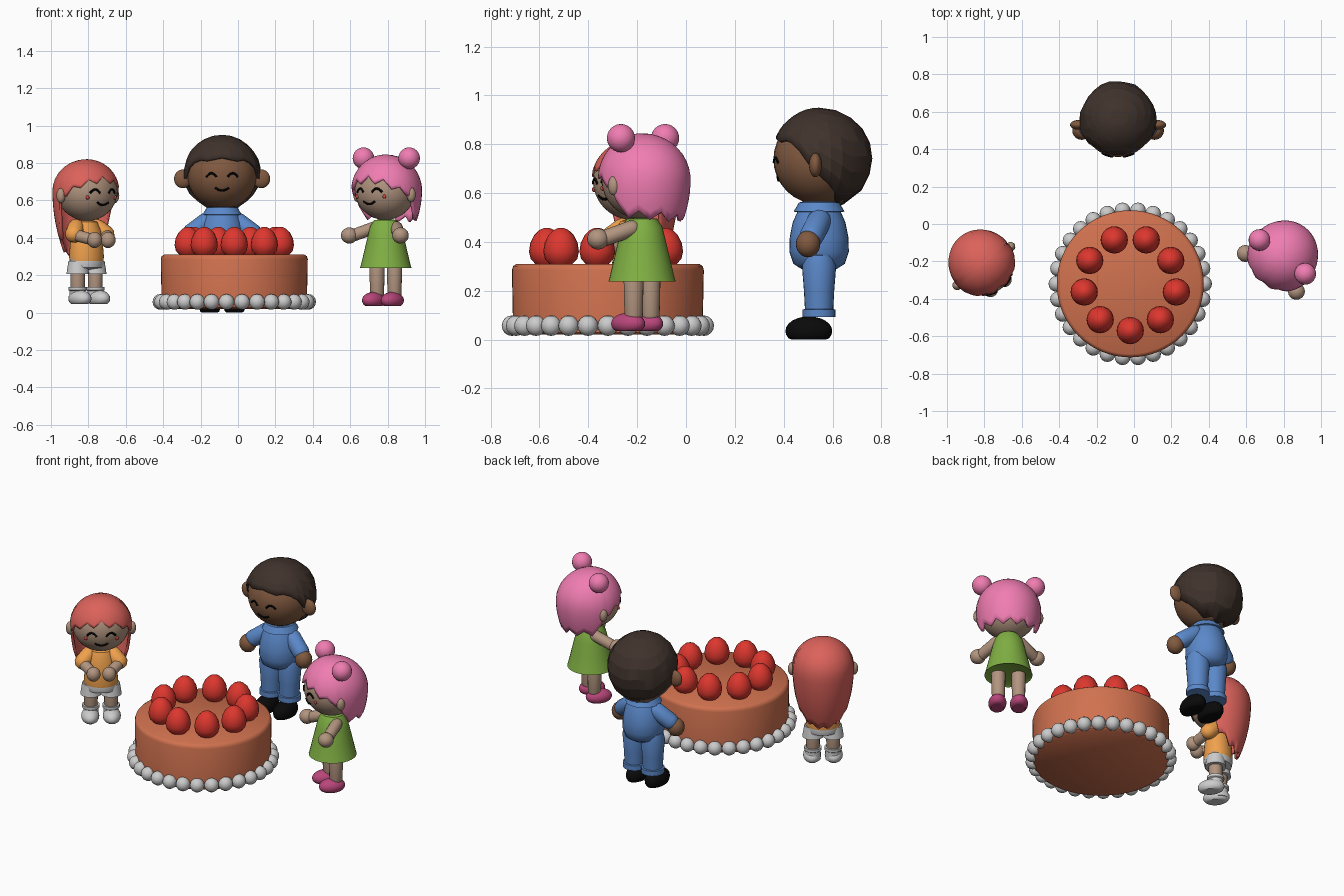
import bpy, bmesh, math, random
from mathutils import Matrix, Vector

if "Cube" in bpy.data.objects:
    bpy.data.objects.remove(bpy.data.objects["Cube"])

random.seed(4)
MATS = {}


def mat(code):
    if code is None:
        return None
    if code not in MATS:
        m = bpy.data.materials.new("colour_" + code)
        lin = [(int(code[i:i + 2], 16) / 255) ** 2.2 for i in (0, 2, 4)]
        m.diffuse_color = (*lin, 1)
        m.use_nodes = True
        m.node_tree.nodes["Principled BSDF"].inputs["Base Color"].default_value = m.diffuse_color
        MATS[code] = m
    return MATS[code]


def finish(name, bm, code, M, angle=40):
    bmesh.ops.remove_doubles(bm, verts=bm.verts, dist=1e-5)
    bmesh.ops.recalc_face_normals(bm, faces=bm.faces)
    bm.transform(M)
    for f in bm.faces:
        f.smooth = True
    me = bpy.data.meshes.new(name)
    bm.to_mesh(me)
    bm.free()
    me.set_sharp_from_angle(angle=math.radians(angle))
    ob = bpy.data.objects.new(name, me)
    bpy.context.collection.objects.link(ob)
    if code:
        me.materials.append(mat(code))
    return ob


def lathe(name, prof, code, M, seg=32, sy=1.0, angle=40):
    bm = bmesh.new()
    rings = [[bm.verts.new((r * math.cos(2 * math.pi * i / seg), sy * r * math.sin(2 * math.pi * i / seg), z))
              for i in range(seg)] for r, z in prof]
    for a, b in zip(rings, rings[1:]):
        for i in range(seg):
            bm.faces.new((a[i], a[(i + 1) % seg], b[(i + 1) % seg], b[i]))
    bmesh.ops.dissolve_degenerate(bm, dist=1e-6, edges=bm.edges)
    return finish(name, bm, code, M, angle)


def ball(name, loc, rad, code, M, floor=None, seg=24):
    bm = bmesh.new()
    bmesh.ops.create_uvsphere(bm, u_segments=seg, v_segments=seg // 2, radius=1)
    bm.transform(Matrix.Translation(loc) @ Matrix.Diagonal((*rad, 1)))
    if floor is not None:
        for v in bm.verts:
            v.co.z = max(v.co.z, floor)
    return finish(name, bm, code, M)


def limb(name, p, q, r0, r1, code, M):
    # tapered capsule from p to q
    p, q = Vector(p), Vector(q)
    L = (q - p).length
    arc = [math.radians(d) for d in (90, 60, 30, 0)]
    prof = [(r0 * math.cos(t), -r0 * math.sin(t)) for t in arc]
    prof += [(r1 * math.cos(t), L + r1 * math.sin(t)) for t in reversed(arc)]
    R = Vector((0, 0, 1)).rotation_difference(q - p).to_matrix().to_4x4()
    return lathe(name, prof, code, M @ Matrix.Translation(p) @ R, 16)


def interp(pts, a):
    for (a0, z0), (a1, z1) in zip(pts, pts[1:]):
        if a <= a1:
            return z0 + (z1 - z0) * (a - a0) / (a1 - a0)
    return pts[-1][1]


def hair(name, zc, rx, rf, rb, rz, hem, zig, lower, code, M, cols=48, rows=14, jit=0.0, angle=35):
    # cap of hair: each column runs from the crown to its own hem height
    bm = bmesh.new()
    grid = []
    for i in range(cols):
        deg = 360 * i / cols
        a = min(deg, 360 - deg)
        zb = interp(hem, a) - zig * (0, .5, 1, .5)[i % 4]
        top = math.pi / 2 if zb < zc else math.acos((zb - zc) / rz)
        total = top * rz + max(0, zc - zb)
        col = []
        for k in range(rows + 1):
            s = total * k / rows
            if s <= top * rz + 1e-9:
                m, z = math.sin(s / rz), zc + rz * math.cos(s / rz)
            else:
                d = s - top * rz
                m, z = lower(d), zc - d
            m *= 1 + random.uniform(-jit, jit)
            x = math.sin(math.radians(deg)) * rx * m
            y = -math.cos(math.radians(deg)) * m
            col.append(bm.verts.new((x, y * (rf if y < 0 else rb), z)))
        grid.append(col)
    crown = Vector((0, 0, zc + rz))
    for col in grid:
        col[0].co = crown
    for i in range(cols):
        a, b = grid[i], grid[(i + 1) % cols]
        for k in range(rows):
            bm.faces.new((a[k], a[k + 1], b[k + 1], b[k]))
    ob = finish(name, bm, code, M, angle)
    sol = ob.modifiers.new("thickness", "SOLIDIFY")
    sol.thickness, sol.offset = 0.015, -1


def face(n, hc, hr, ex, ez, mz, cheek, M):
    # closed eyes and smile laid on the head surface
    def stroke(name, pts):
        cu = bpy.data.curves.new(name, "CURVE")
        cu.dimensions, cu.bevel_depth, cu.bevel_resolution, cu.use_fill_caps = "3D", 0.006, 2, True
        sp = cu.splines.new("POLY")
        sp.points.add(len(pts) - 1)
        for p, (x, z) in zip(sp.points, pts):
            y = hc[1] - hr[1] * math.sqrt(1 - (x / hr[0]) ** 2 - ((z - hc[2]) / hr[2]) ** 2)
            p.co = (*(M @ Vector((x, y, z))), 1)
        cu.materials.append(mat("0a0a0a"))
        bpy.context.collection.objects.link(bpy.data.objects.new(name, cu))
    t = [i / 4 - 1 for i in range(9)]
    for s, side in ((-1, "left"), (1, "right")):
        stroke(f"{n}_{side}_eye", [(s * ex + .027 * u, ez - .02 * u * u) for u in t])
        if cheek:
            x, z = s * .09, mz + .025
            y = hc[1] - hr[1] * math.sqrt(1 - (x / hr[0]) ** 2 - ((z - hc[2]) / hr[2]) ** 2)
            ball(f"{n}_{side}_cheek", (x, y, z), (.011, .008, .011), "d0453f", M, seg=12)
    stroke(f"{n}_smile", [(.037 * u, mz - .015 + .015 * u * u) for u in t])


def frame(x, y, deg):
    return Matrix.Translation((x, y, 0)) @ Matrix.Rotation(math.radians(deg), 4, "Z")


SIDES = ((-1, "left"), (1, "right"))
SKIN, DARK = "b0937e", "805a42"

# Cake with bead border and strawberries
C = Matrix.Translation((-.02, -.32, 0))
lathe("cake", [(0, .02), (.375, .02), (.388, .03), (.393, .285), (.388, .301), (.375, .31), (0, .31)],
      "cf7150", C, 64, angle=50)
for i in range(30):
    a = 2 * math.pi * i / 30
    ball(f"cream_bead_{i}", (.395 * math.cos(a), .395 * math.sin(a), .057), (.042,) * 3, None, C, seg=16)
for i in range(9):
    a = -math.pi / 2 + 2 * math.pi * i / 9
    lathe(f"strawberry_{i}", [(0, .305), (.045, .308), (.066, .33), (.073, .36), (.068, .395),
                              (.052, .428), (.03, .449), (.012, .457), (0, .458)], "dc3a32",
          C @ Matrix.Translation((.25 * math.cos(a), .25 * math.sin(a), 0)), 20)

# Man behind the cake
M = frame(-.085, .545, 0)
hc, hr = (0, 0, .738), (.188, .187, .184)
ball("man_head", hc, hr, DARK, M, seg=32)
face("man", hc, hr, .057, .745, .668, False, M)
hair("man_hair", .745, .207, .193, .22, .205,
     [(0, .83), (40, .825), (65, .78), (85, .70), (100, .64), (130, .57), (180, .56)], .014,
     lambda d: math.sqrt(1 - (d / .215) ** 2), "41352f", M, cols=28, rows=8, jit=.015, angle=12)
lathe("man_shirt", [(0, .285), (.07, .288), (.105, .31), (.122, .36), (.12, .42), (.108, .48), (.088, .525),
                    (.07, .565), (0, .565)], "5b87c8", M)
lathe("man_collar", [(.06, .565), (.082, .562), (.104, .525), (.096, .522)], "5b87c8", M)
for s, side in SIDES:
    ball(f"man_{side}_ear", (s * .21, -.015, .715), (.047, .026, .05), DARK, M)
    limb(f"man_{side}_sleeve", (s * .085, 0, .485), (s * .165, -.03, .425), .05, .05, "5b87c8", M)
    ball(f"man_{side}_hand", (s * .195, -.045, .392), (.05, .05, .055), DARK, M)
    lathe(f"man_{side}_trouser", [(0, .35), (.06, .345), (.07, .3), (.062, .2), (.058, .125), (.067, .123),
                                  (.067, .092), (0, .092)], "5b87c8", M @ Matrix.Translation((s * .064, 0, 0)), 24)
    ball(f"man_{side}_shoe", (s * .066, -.042, .035), (.058, .096, .06), "121212", M, floor=0)


def girl(n, M, zc, top, shoe_z, shoe, shoe_col):
    # head, ears, legs and shoes shared by both girls
    hc, hr = (0, -.005, zc), (.165, .16, .16)
    ball(f"{n}_head", hc, hr, SKIN, M, seg=32)
    face(n, hc, hr, .055, zc + .008, zc - .06, True, M)
    for s, side in SIDES:
        ball(f"{n}_{side}_ear", (s * .178, -.012, zc - .025), (.024, .025, .04), SKIN, M, seg=16)
        limb(f"{n}_{side}_leg", (s * .058, 0, .28), (s * .058, 0, .10), .042, .038, SKIN, M)
        ball(f"{n}_{side}_shoe", (s * .062, -.025, shoe_z + .03), (.052, .078, .045), shoe_col, M, floor=shoe_z)


# Girl with long red hair
M = frame(-.81, -.215, 36)
girl("long_hair_girl", M, .65, .82, .045, None, None)
hair("long_hair_girl_hair", .65, .178, .17, .19, .17,
     [(0, .73), (40, .705), (70, .66), (88, .63), (96, .50), (105, .42), (140, .34), (180, .32)], .03,
     lambda d: 1 - .33 * (d / .33) ** 2, "db625b", M)
lathe("long_hair_girl_shirt", [(0, .27), (.095, .272), (.098, .3), (.092, .37), (.082, .44), (.06, .485), (0, .5)],
      "f0a04e", M, sy=.85)
lathe("long_hair_girl_shorts_waist", [(0, .225), (.09, .24), (.097, .27), (.09, .295), (0, .295)], None, M, sy=.85)
for s, side in SIDES:
    limb(f"long_hair_girl_{side}_sleeve", (s * .07, 0, .455), (s * .105, -.03, .42), .045, .047, "f0a04e", M)
    limb(f"long_hair_girl_{side}_forearm", (s * .105, -.04, .415), (s * .05, -.12, .39), .033, .03, SKIN, M)
    ball(f"long_hair_girl_{side}_hand", (s * .045, -.135, .388), (.04, .04, .043), SKIN, M)
    L = M @ Matrix.Translation((s * .058, 0, 0))
    lathe(f"long_hair_girl_{side}_shorts_leg", [(0, .275), (.05, .275), (.061, .205), (0, .205)], None, L, 24)
    lathe(f"long_hair_girl_{side}_sock", [(0, .06), (.045, .06), (.043, .115), (.05, .12), (.05, .137), (0, .137)],
          None, L, 24)

# Girl with pink hair buns
M = frame(.79, -.18, -36.5)
girl("bun_girl", M, .655, .845, .035, None, "b8487a")
hair("bun_girl_hair", .655, .188, .178, .205, .19,
     [(0, .735), (35, .71), (60, .67), (84, .65), (90, .57), (105, .53), (180, .515)], .035,
     lambda d: 1 - .14 * (d / .16) ** 2, "f07cb0", M)
lathe("bun_girl_dress", [(0, .245), (.125, .245), (.138, .238), (.134, .25), (.115, .33), (.096, .41),
                         (.084, .46), (.062, .495), (0, .5)], "7fae45", M)
for s, side in SIDES:
    ball(f"bun_girl_{side}_bun", (s * .152, .005, .825), (.058,) * 3, "f07cb0", M)
    limb(f"bun_girl_{side}_arm", (s * .07, 0, .455), (s * .15, -.08, .415), .034, .033, SKIN, M)
    ball(f"bun_girl_{side}_hand", (s * .17, -.098, .412), (.045, .045, .043), SKIN, M)
